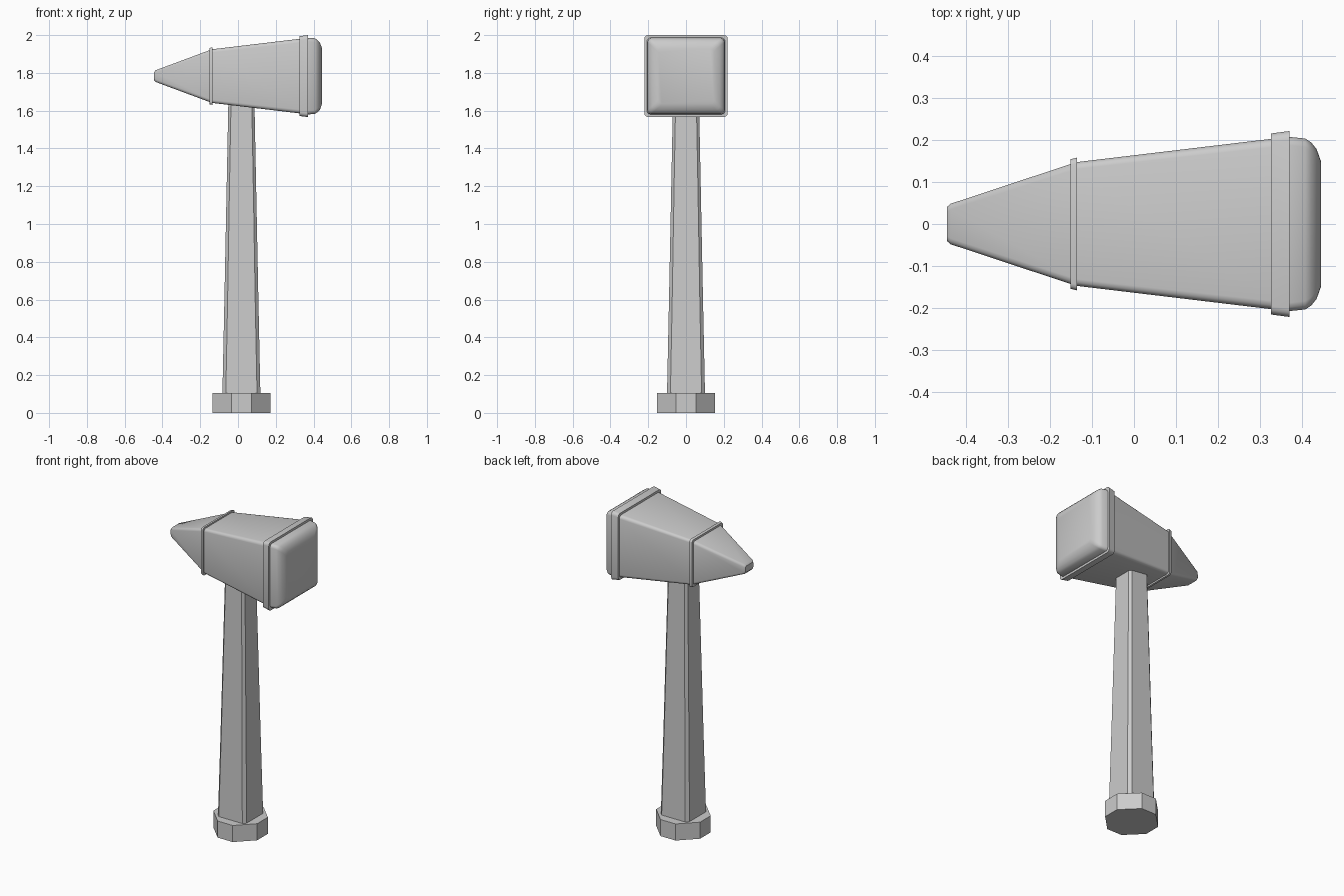
import bpy, bmesh, math

if "Cube" in bpy.data.objects:
    bpy.data.objects.remove(bpy.data.objects["Cube"])

HEAD_Z = 1.783
GRIP_X = 0.018


def rounded_rect(a, b, r, seg):
    """Outline of a rounded (seg > 1) or chamfered (seg = 1) rectangle."""
    pts = []
    for q, (sx, sy) in enumerate([(1, 1), (-1, 1), (-1, -1), (1, -1)]):
        for i in range(seg + 1):
            t = math.radians(90 * (q + i / seg))
            pts.append((sx * (a - r) + r * math.cos(t), sy * (b - r) + r * math.sin(t)))
    return pts


def loft(name, rings, smooth=True):
    """Skin a list of point rings and cap both ends."""
    bm = bmesh.new()
    loops = [[bm.verts.new(p) for p in ring] for ring in rings]
    for lo, hi in zip(loops, loops[1:]):
        n = len(lo)
        for i in range(n):
            j = (i + 1) % n
            bm.faces.new((lo[i], lo[j], hi[j], hi[i]))
    bm.faces.new(loops[0][::-1])
    bm.faces.new(loops[-1])
    bmesh.ops.recalc_face_normals(bm, faces=bm.faces)
    me = bpy.data.meshes.new(name)
    bm.to_mesh(me)
    bm.free()
    ob = bpy.data.objects.new(name, me)
    bpy.context.collection.objects.link(ob)
    if smooth:
        bpy.ops.object.select_all(action='DESELECT')
        ob.select_set(True)
        bpy.context.view_layer.objects.active = ob
        bpy.ops.object.shade_smooth_by_angle(angle=math.radians(32))
    return ob


def head_part(name, sections):
    """Sections along x: (x, half width y, half height z, corner radius)."""
    return loft(name, [[(x, y, HEAD_Z + z) for y, z in rounded_rect(hy, hz, r, 3)]
                       for x, hy, hz, r in sections])


def upright(name, sections, smooth):
    """Sections along z: (z, half width, corner chamfer)."""
    return loft(name, [[(GRIP_X + x, y, z) for x, y in rounded_rect(h, h, c, 1)]
                       for z, h, c in sections], smooth)


# Octagonal pommel and tapered square handle with chamfered corners
upright("pommel", [(0, 0.154, 0.101), (0.105, 0.154, 0.101)], False)
upright("handle", [(0.08, 0.101, 0.018), (0.6, 0.09, 0.017),
                   (1.2, 0.078, 0.015), (1.75, 0.067, 0.014)], False)

# Hammer head: spike, tapered body, two bands and the pillowed striking face
head_part("spike", [(-0.445, 0.040, 0.020, 0.012), (-0.436, 0.048, 0.031, 0.014),
                    (-0.14, 0.146, 0.141, 0.016)])
head_part("head_body", [(-0.145, 0.146, 0.141, 0.016), (0.34, 0.204, 0.199, 0.02)])
head_part("thin_band", [(-0.151, 0.154, 0.149, 0.014), (-0.135, 0.158, 0.152, 0.014)])
head_part("wide_band", [(0.325, 0.215, 0.211, 0.02), (0.37, 0.221, 0.217, 0.02)])
head_part("striking_face", [(0.36, 0.208, 0.204, 0.02), (0.407, 0.203, 0.200, 0.02),
                            (0.421, 0.194, 0.191, 0.02), (0.434, 0.178, 0.177, 0.02),
                            (0.445, 0.147, 0.147, 0.02)])
